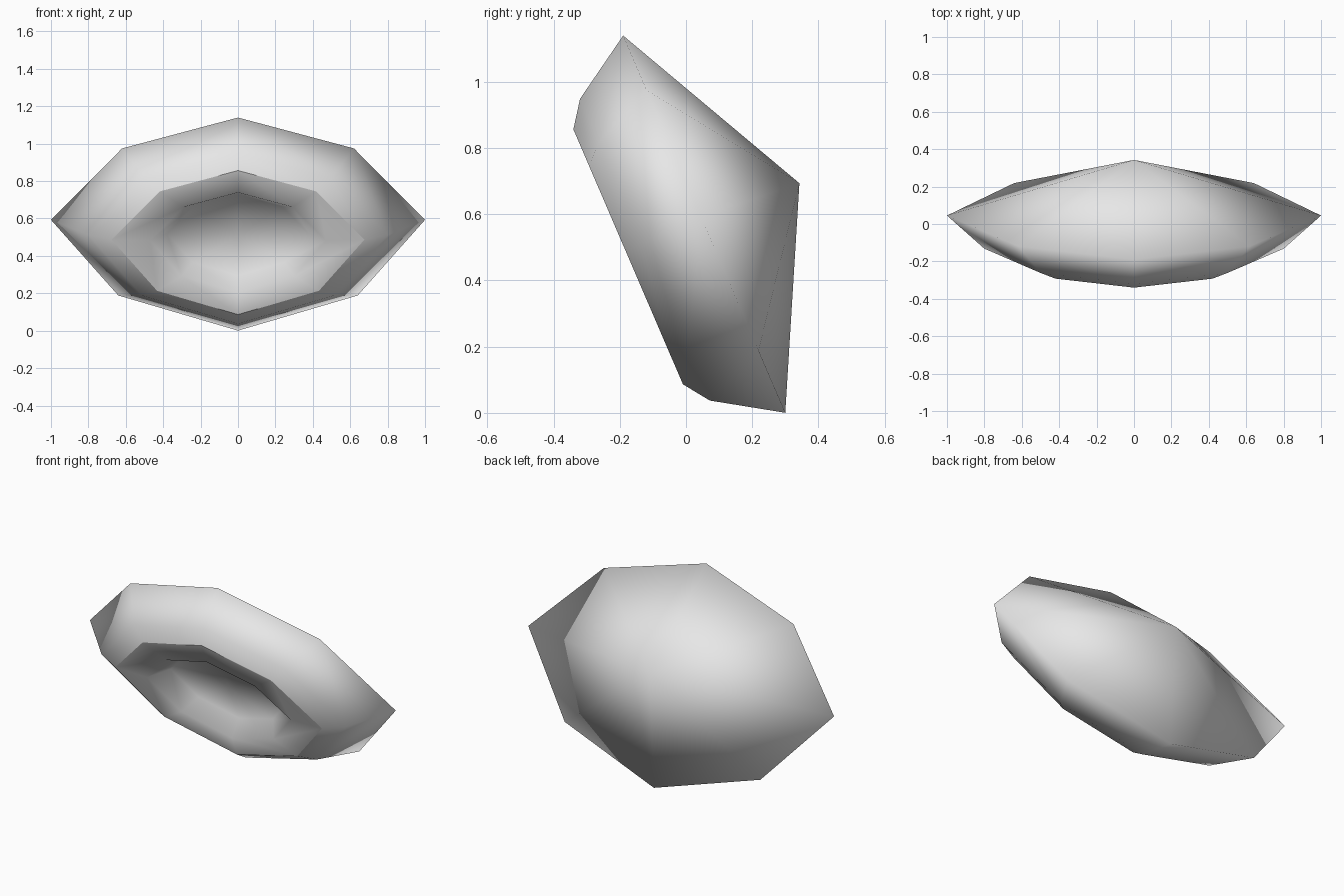
import bpy, bmesh
from mathutils import Vector

cube = bpy.data.objects.get("Cube")
if cube:
    bpy.data.objects.remove(cube, do_unlink=True)

# Single plain grey material
grey = bpy.data.materials.new("plain_grey")
grey.use_nodes = True
colour = (0.8, 0.8, 0.8, 1.0)
grey.diffuse_color = colour
grey.node_tree.nodes["Principled BSDF"].inputs["Base Color"].default_value = colour

# Tilted frame: the axis points to the back, UP runs along the rim plane
CENTRE = Vector((0, 0.055, 0.57))
AXIS = Vector((0, 0.919, 0.395)).normalized()
UP = Vector((0, -0.395, 0.919)).normalized()
HALF_HEIGHT = 0.62

# Eight-sided outline: one half, mirrored in x
half = [(0, 1), (0.62, 0.71), (1, 0.04), (0.64, -0.67), (0, -1)]
outline = half + [(-x, v) for x, v in half[-2:0:-1]]


def place(x, v, radius, depth):
    return CENTRE + Vector((x * radius, 0, 0)) + UP * (v * radius * HALF_HEIGHT) + AXIS * depth


def loft(name, stations):
    """Join scaled outlines along the axis; radius 0 closes to a point."""
    bm = bmesh.new()
    rings = []
    for radius, depth in stations:
        if radius == 0:
            rings.append([bm.verts.new(place(0, 0, 0, depth))])
        else:
            rings.append([bm.verts.new(place(x, v, radius, depth)) for x, v in outline])
    n = len(outline)
    for a, b in zip(rings, rings[1:]):
        for i in range(n):
            j = (i + 1) % n
            if len(a) == 1:
                bm.faces.new((a[0], b[j], b[i]))
            elif len(b) == 1:
                bm.faces.new((a[i], a[j], b[0]))
            else:
                bm.faces.new((a[i], a[j], b[j], b[i]))
    # The first face looks back on a closed back, forward otherwise
    bm.normal_update()
    bm.faces.ensure_lookup_table()
    outward = AXIS if stations[0][0] == 0 else -AXIS
    if bm.faces[0].normal.dot(outward) < 0:
        bmesh.ops.reverse_faces(bm, faces=bm.faces[:])
    for f in bm.faces:
        f.smooth = True
    mesh = bpy.data.meshes.new(name)
    bm.to_mesh(mesh)
    bm.free()
    mesh.materials.append(grey)
    bpy.context.collection.objects.link(bpy.data.objects.new(name, mesh))


# Shallow domed back, wide rim and bevelled front
loft("domed_body", [(0, 0.313), (1, 0), (0.8, -0.195), (0.676, -0.25)])

# Flat front border with a sunken dish; separate so the border stays crisp
loft("front_dish", [(0.676, -0.25), (0.47, -0.25), (0.38, -0.15), (0, -0.15)])
